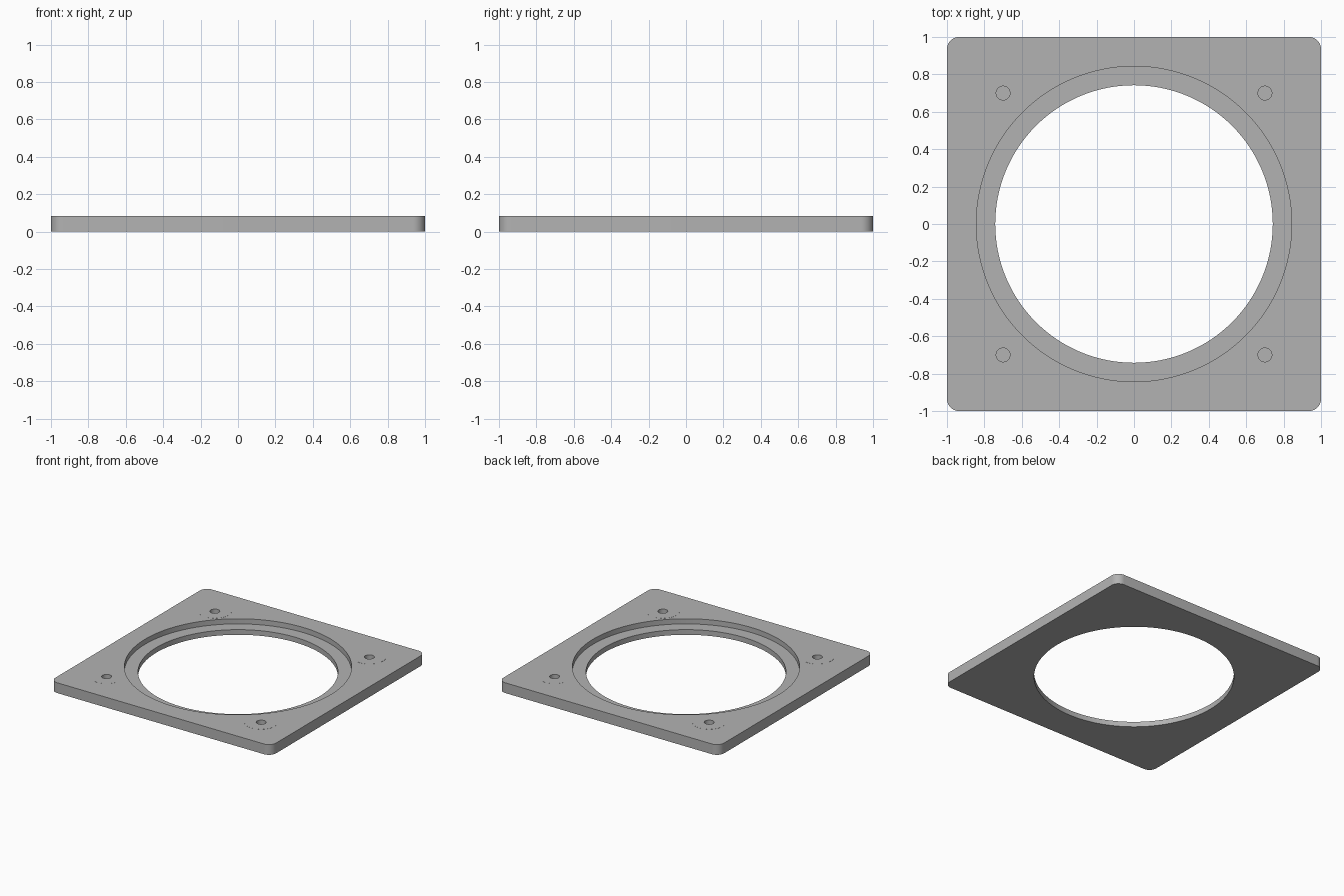
import bpy
import math

HALF, HEIGHT, CORNER = 1.0, 0.084, 0.065
SHELF = 0.042          # height of the recessed ring
HOLE_OFFSET = 0.70

if "Cube" in bpy.data.objects:
    bpy.data.objects.remove(bpy.data.objects["Cube"], do_unlink=True)

grey = bpy.data.materials.new("plain grey")
grey.use_nodes = True
colour = (0.45, 0.45, 0.45, 1)
grey.diffuse_color = colour
grey.node_tree.nodes["Principled BSDF"].inputs["Base Color"].default_value = colour


def prism(name, points, bottom, top):
    """Closed upright prism over a flat outline."""
    n = len(points)
    verts = [(x, y, z) for z in (bottom, top) for x, y in points]
    faces = [list(range(n))[::-1], list(range(n, 2 * n))]
    faces += [[i, (i + 1) % n, n + (i + 1) % n, n + i] for i in range(n)]
    mesh = bpy.data.meshes.new(name)
    mesh.from_pydata(verts, [], faces)
    mesh.materials.append(grey)
    obj = bpy.data.objects.new(name, mesh)
    bpy.context.collection.objects.link(obj)
    return obj


def arc(cx, cy, radius, start, sweep, steps):
    return [(cx + radius * math.cos(start + sweep * i / steps),
             cy + radius * math.sin(start + sweep * i / steps))
            for i in range(steps + 1)]


def disc(name, x, y, radius, bottom, top, sides):
    return prism(name, arc(x, y, radius, 0, math.tau, sides)[:-1], bottom, top)


def combine(target, tool, operation):
    """Apply a boolean and discard the tool."""
    bpy.context.view_layer.objects.active = target
    mod = target.modifiers.new(operation, "BOOLEAN")
    mod.operation, mod.object, mod.solver = operation, tool, "EXACT"
    bpy.ops.object.modifier_apply(modifier=mod.name)
    bpy.data.objects.remove(tool, do_unlink=True)


# Square plate with rounded corners
inner = HALF - CORNER
outline = []
for k, (sx, sy) in enumerate([(1, 1), (-1, 1), (-1, -1), (1, -1)]):
    outline += arc(sx * inner, sy * inner, CORNER, k * math.pi / 2, math.pi / 2, 10)
plate = prism("mounting_plate", outline, 0, HEIGHT)

# Large opening with a stepped ring around it
combine(plate, disc("recess_cutter", 0, 0, 0.843, SHELF, 0.2, 128), "DIFFERENCE")
combine(plate, disc("opening_cutter", 0, 0, 0.742, -0.1, 0.2, 128), "DIFFERENCE")

# Blind screw holes, each in a barely raised pad
for sx in (-1, 1):
    for sy in (-1, 1):
        x, y = sx * HOLE_OFFSET, sy * HOLE_OFFSET
        combine(plate, disc("pad", x, y, 0.125, SHELF, HEIGHT + 0.0006, 48), "UNION")
        combine(plate, disc("hole_cutter", x, y, 0.037, SHELF, 0.2, 32), "DIFFERENCE")

bpy.ops.object.select_all(action="DESELECT")
plate.select_set(True)
bpy.context.view_layer.objects.active = plate
bpy.ops.object.shade_smooth_by_angle(angle=math.radians(30))
